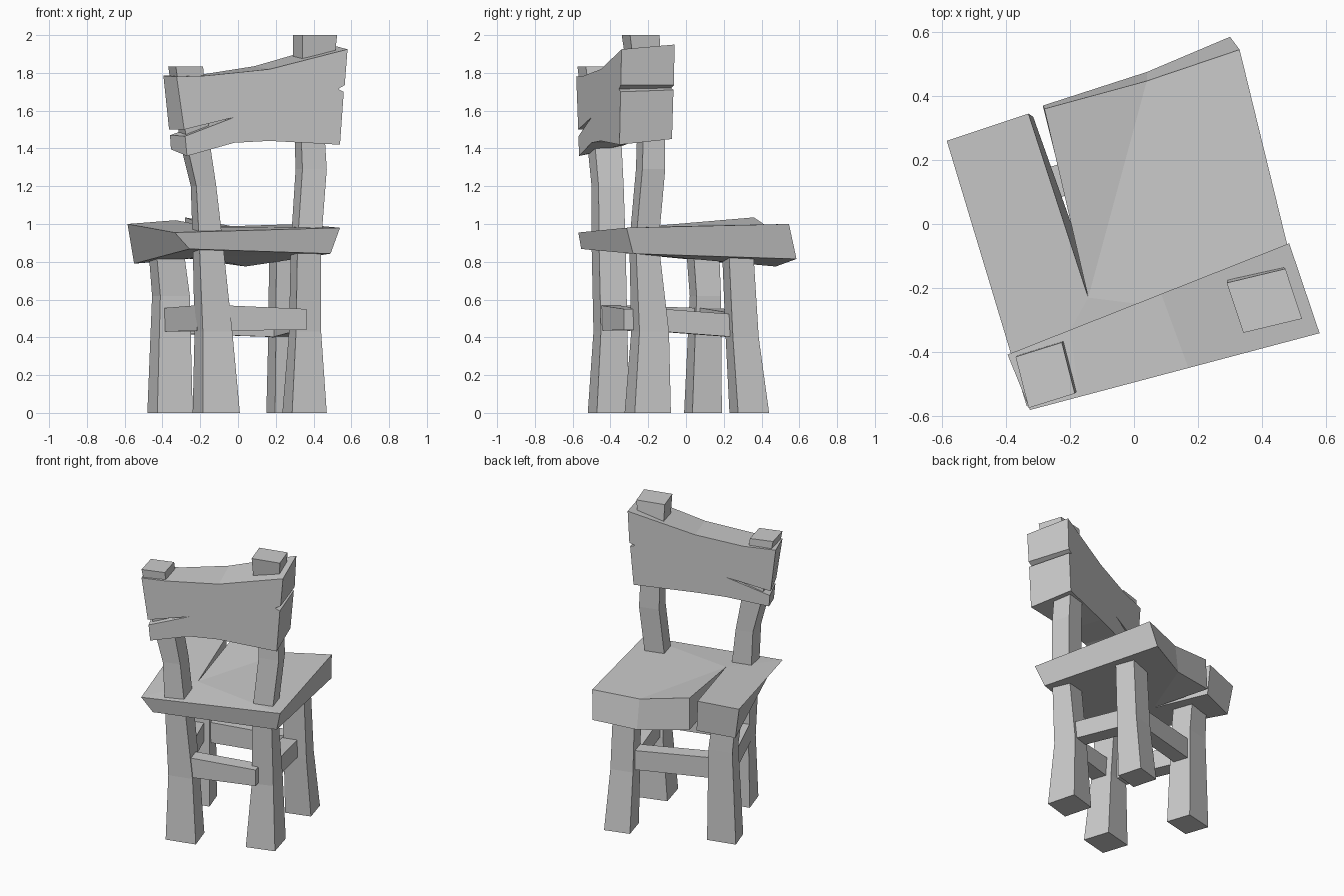
import bpy, bmesh
from mathutils import Vector

if "Cube" in bpy.data.objects:
    bpy.data.objects.remove(bpy.data.objects["Cube"])


def make(name, verts, faces):
    bm = bmesh.new()
    vs = [bm.verts.new(v) for v in verts]
    for f in faces:
        bm.faces.new([vs[i] for i in f])
    bmesh.ops.recalc_face_normals(bm, faces=bm.faces)
    me = bpy.data.meshes.new(name)
    bm.to_mesh(me)
    bm.free()
    ob = bpy.data.objects.new(name, me)
    bpy.context.collection.objects.link(ob)
    return ob


def walls(n, a=0, b=None):
    """Quads joining ring starting at a to ring starting at b."""
    b = a + n if b is None else b
    return [(a + i, a + (i + 1) % n, b + (i + 1) % n, b + i) for i in range(n)]


def post(name, sections):
    """Turned four-sided timber; each section is z, x0, x1, y0, y1."""
    k, verts, faces = 0.22, [], []
    for z, x0, x1, y0, y1 in sections:
        dx, dy = k * (x1 - x0), k * (y1 - y0)
        verts += [(x0 + dx, y0, z), (x1, y0 + dy, z), (x1 - dx, y1, z), (x0, y1 - dy, z)]
    n = len(sections)
    for i in range(n - 1):
        faces += walls(4, 4 * i)
    last = 4 * (n - 1)
    faces += [(3, 2, 1, 0), (last, last + 1, last + 2, last + 3)]
    make(name, verts, faces)


def bar(name, p, q, zp, zq, t=0.05):
    """Stretcher between two plan points with low/high z at each end."""
    p, q = Vector(p), Vector(q)
    d = (q - p).normalized()
    s = Vector((-d.y, d.x)) * t
    verts = []
    for c, (lo, hi) in ((p, zp), (q, zq)):
        a, b = c - s, c + s
        verts += [(a.x, a.y, lo), (b.x, b.y, lo), (b.x, b.y, hi), (a.x, a.y, hi)]
    make(name, verts, walls(4) + [(3, 2, 1, 0), (4, 5, 6, 7)])


# Seat: warped plank with a split running in from the far edge
top = [(-.335, -.57, .955), (.54, -.315, .98), (.33, .545, 1.0), (.04, .447, .975),
       (-.28, .36, 1.035), (-.143, -.23, .985), (-.33, .345, 1.02), (-.585, .26, 1.0)]
bottom = [(-.257, -.555, .868), (.49, -.28, .843), (.30, .585, .815), (.04, .475, .775),
          (-.285, .37, .82), (-.185, -.03, .825), (-.315, .335, .81), (-.55, .25, .79)]
cap = [(0, 1, 5), (5, 1, 2, 3), (5, 3, 4), (0, 5, 6, 7)]
make("seat", top + bottom,
     walls(8) + cap + [tuple(i + 8 for i in reversed(f)) for f in cap])

# Tall legs that carry the backrest and poke out above it
post("tall_leg_left", [
    (0, -.24, .01, -.52, -.30), (.43, -.23, -.03, -.49, -.31), (.9, -.24, -.08, -.50, -.32),
    (1.2, -.25, -.115, -.50, -.33), (1.4, -.30, -.145, -.52, -.34), (1.835, -.37, -.185, -.575, -.37)])
post("tall_leg_right", [
    (0, .235, .47, -.325, -.08), (.43, .27, .44, -.29, -.09), (.9, .28, .44, -.30, -.145),
    (1.29, .305, .47, -.265, -.11), (1.45, .30, .46, -.26, -.11), (2.0, .29, .525, -.34, -.14)])

# Short legs
post("short_leg_left", [
    (0, -.48, -.24, -.01, .19), (.62, -.455, -.255, .02, .185), (.88, -.475, -.29, 0, .175)])
post("short_leg_right", [
    (0, .15, .36, .23, .44), (.4, .16, .345, .21, .385), (.88, .165, .34, .19, .355)])

# Stretchers
bar("front_stretcher", (-.10, -.41), (.35, -.28), (.435, .57), (.44, .55))
bar("right_stretcher", (.36, -.20), (.225, .27), (.435, .555), (.40, .52))
bar("left_stretcher", (-.17, -.38), (-.35, .06), (.435, .57), (.43, .555))
bar("back_stretcher", (-.35, .10), (.25, .28), (.42, .56), (.40, .53))

# Backrest: outline as front x, front z, rear x, rear z, with a crack and a nick
outline = [(-.325, 1.78, -.395, 1.785), (-.285, 1.50, -.365, 1.50), (-.02, 1.565, -.10, 1.565),
           (-.28, 1.465, -.36, 1.47), (-.27, 1.36, -.355, 1.395), (-.02, 1.43, -.10, 1.43),
           (.165, 1.44, .085, 1.44), (.54, 1.42, .45, 1.45), (.56, 1.70, .47, 1.71),
           (.53, 1.715, .44, 1.72), (.565, 1.735, .475, 1.735), (.58, 1.925, .485, 1.95),
           (.17, 1.82, .085, 1.835), (-.17, 1.785, -.20, 1.79)]
n = len(outline)
front = [(a, -.495 + .265 * a, za) for a, za, b, zb in outline]
rear = [(b, -.252 + .395 * b, zb) for a, za, b, zb in outline]
make("backrest", front + rear,
     walls(n) + [tuple(range(n)), tuple(reversed(range(n, 2 * n)))])
